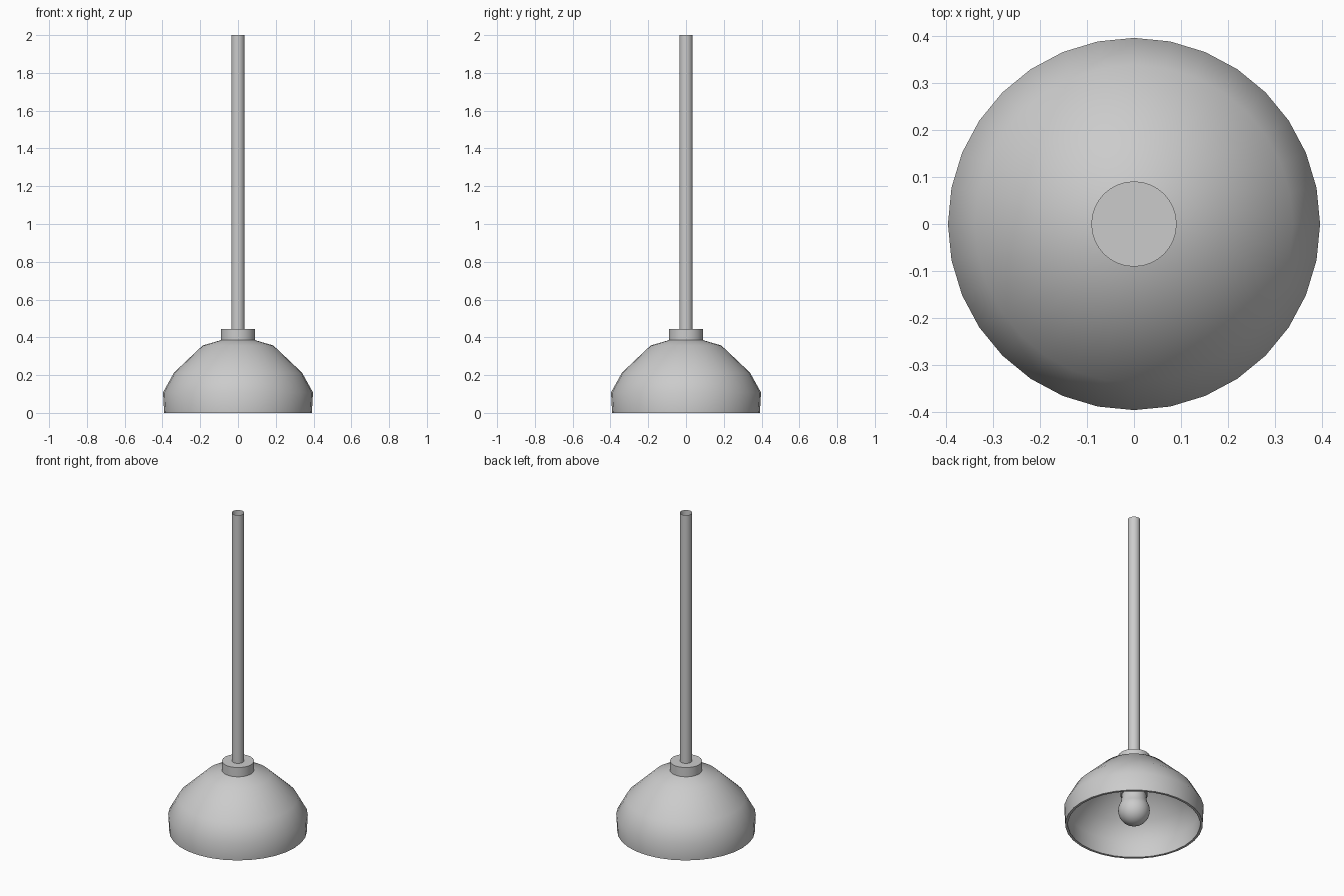
import bpy, bmesh, math

if "Cube" in bpy.data.objects:
    bpy.data.objects.remove(bpy.data.objects["Cube"])

SIDES = 32


def lathe(name, profile, angle=30):
    """Spin a list of (radius, height) points round the z axis."""
    bm = bmesh.new()
    rings = []
    for r, z in profile:
        if r == 0:
            rings.append([bm.verts.new((0, 0, z))] * SIDES)
        else:
            rings.append([bm.verts.new((r * math.cos(2 * math.pi * i / SIDES),
                                        r * math.sin(2 * math.pi * i / SIDES), z))
                          for i in range(SIDES)])
    for a, b in zip(rings, rings[1:]):
        for i in range(SIDES):
            j = (i + 1) % SIDES
            bm.faces.new(list(dict.fromkeys((a[i], a[j], b[j], b[i]))))
    mesh = bpy.data.meshes.new(name)
    bm.to_mesh(mesh)
    bm.free()
    ob = bpy.data.objects.new(name, mesh)
    bpy.context.collection.objects.link(ob)
    bpy.ops.object.select_all(action='DESELECT')
    ob.select_set(True)
    bpy.context.view_layer.objects.active = ob
    bpy.ops.object.shade_smooth_by_angle(angle=math.radians(angle))
    return ob


# Dome shade: outer wall, then thin inner wall
outer = [(0.09, 0.385), (0.187, 0.357), (0.339, 0.213), (0.397, 0.108), (0.391, 0.0)]
inner = [(0.376, 0.0), (0.382, 0.106), (0.327, 0.204), (0.18, 0.343), (0.085, 0.37)]
lathe("shade", (outer + inner)[::-1], 50)

# Collar on top of the shade
lathe("collar", [(0, 0.37), (0.091, 0.37), (0.091, 0.443), (0, 0.443)])

# Hanging rod, an open tube
lathe("rod", [(0.035, 0.44), (0.035, 2.0)])

# Bulb socket inside the shade
lathe("socket", [(0, 0.19), (0.078, 0.19), (0.078, 0.375)])

# Round bulb with a short neck
ball = [(0.09 * math.sin(math.pi * i / 16), 0.09 - 0.09 * math.cos(math.pi * i / 16))
        for i in range(12)]
lathe("bulb", ball + [(0.07, 0.17), (0.07, 0.195)], 60)
